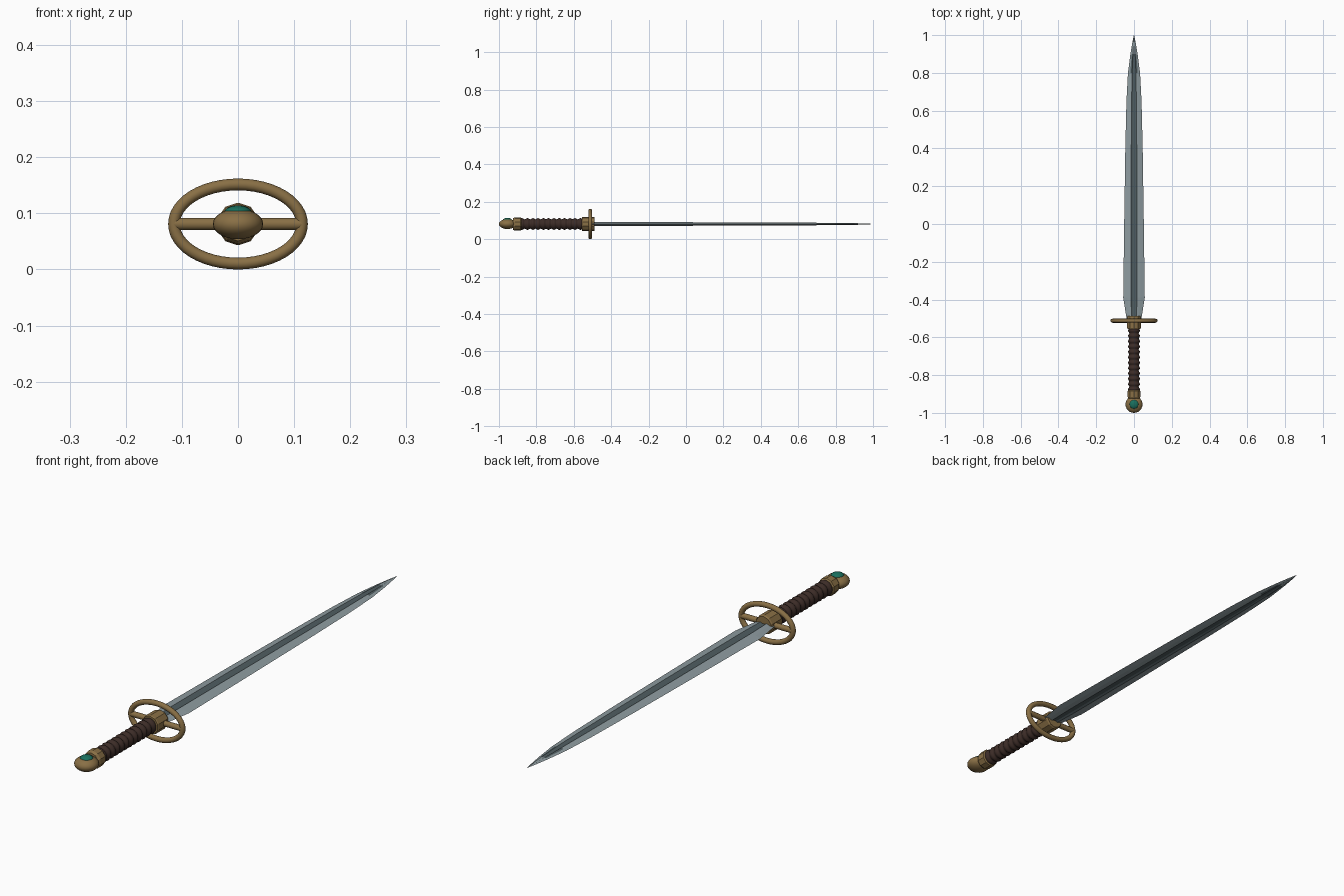
import bpy, bmesh, math
from mathutils import Matrix, Vector

if "Cube" in bpy.data.objects:
    bpy.data.objects.remove(bpy.data.objects["Cube"])

ZC = 0.081  # height of the sword's long axis


def mat(name, rgb):
    m = bpy.data.materials.new(name)
    m.diffuse_color = (*rgb, 1)
    m.use_nodes = True
    m.node_tree.nodes["Principled BSDF"].inputs["Base Color"].default_value = m.diffuse_color
    return m


BRASS = mat("brass", (0.25, 0.16, 0.06))
LEATHER = mat("leather", (0.045, 0.025, 0.02))
STEEL = mat("steel", (0.27, 0.33, 0.35))
DARK = mat("dark_steel", (0.08, 0.11, 0.12))
GEM = mat("gem", (0.01, 0.16, 0.11))


def make(name, verts, faces, *mats, smooth=None):
    me = bpy.data.meshes.new(name)
    me.from_pydata(verts, [], faces)
    bm = bmesh.new()
    bm.from_mesh(me)
    bmesh.ops.recalc_face_normals(bm, faces=bm.faces)
    bm.to_mesh(me)
    bm.free()
    ob = bpy.data.objects.new(name, me)
    bpy.context.collection.objects.link(ob)
    for m in mats:
        me.materials.append(m)
    if smooth:
        bpy.ops.object.select_all(action='DESELECT')
        ob.select_set(True)
        bpy.context.view_layer.objects.active = ob
        bpy.ops.object.shade_smooth_by_angle(angle=math.radians(smooth))
    return ob


def loft(rings, closed=False):
    """Skin equal-length loops; cap the ends unless closed."""
    n, k = len(rings[0]), len(rings)
    verts = [p for r in rings for p in r]
    faces = []
    for i in range(k if closed else k - 1):
        a, b = i * n, ((i + 1) % k) * n
        faces += [(a + j, a + (j + 1) % n, b + (j + 1) % n, b + j) for j in range(n)]
    if not closed:
        faces += [tuple(range(n)), tuple(range((k - 1) * n, k * n))]
    return verts, faces


def lathe(name, profile, sides, m, smooth=None):
    """Turn (y, radius) points about the sword axis."""
    rings = [[(r * math.sin(2 * math.pi * j / sides), y,
               ZC + r * math.cos(2 * math.pi * j / sides)) for j in range(sides)]
             for y, r in profile]
    return make(name, *loft(rings), m, smooth=smooth)


def ellipsoid(name, centre, size, m, u=24, v=14):
    bm = bmesh.new()
    bmesh.ops.create_uvsphere(bm, u_segments=u, v_segments=v, radius=1,
                              matrix=Matrix.Translation(centre) @ Matrix.Diagonal((*size, 1)))
    me = bpy.data.meshes.new(name)
    bm.to_mesh(me)
    bm.free()
    me.materials.append(m)
    me.shade_smooth()
    ob = bpy.data.objects.new(name, me)
    bpy.context.collection.objects.link(ob)


# blade: faceted section with a fuller on both faces
def section(y, w, t):
    f = min(0.016, 0.32 * w)
    top = [(w, 0), (w * 0.62, 0.6 * t), (f, t), (f * 0.5, 0.6 * t)]
    top += [(-x, z) for x, z in reversed(top)]
    loop = top + [(x, -z) for x, z in reversed(top[1:-1])]
    return [(x, y, ZC + z) for x, z in loop]


stations = [(-0.52, 0.038, 0.010), (-0.49, 0.041, 0.010), (-0.39, 0.057, 0.010),
            (0.0, 0.052, 0.0095), (0.4, 0.046, 0.008), (0.65, 0.040, 0.007),
            (0.80, 0.032, 0.006), (0.90, 0.019, 0.0045), (0.96, 0.009, 0.003),
            (1.0, 0.0008, 0.0006)]
blade = make("blade", *loft([section(*s) for s in stations]), STEEL, DARK)
for p in blade.data.polygons:
    if len(p.vertices) == 4 and abs(p.center.x) < 0.0145 and p.center.y < 0.9:
        p.material_index = 1

# guard hub and pommel collar, ten-sided
lathe("guard_hub", [(-0.555, 0.036), (-0.55, 0.038), (-0.495, 0.038), (-0.488, 0.035)], 10, BRASS)
lathe("pommel_collar", [(-0.925, 0.030), (-0.915, 0.036), (-0.885, 0.036), (-0.88, 0.032)], 10, BRASS)

# oval guard ring
ring = []
for i in range(48):
    a = 2 * math.pi * i / 48
    c = Vector((0.114 * math.cos(a), -0.512, ZC + 0.0705 * math.sin(a)))
    n = Vector((0.0705 * math.cos(a), 0, 0.114 * math.sin(a))).normalized()
    ring.append([c + 0.0105 * (n * math.cos(b) + Vector((0, math.sin(b), 0)))
                 for b in (2 * math.pi * j / 12 for j in range(12))])
make("guard_ring", *loft(ring, closed=True), BRASS, smooth=45)

# crossbar through the hub
bar = [[(x, -0.512 + 0.011 * math.cos(b), ZC + 0.011 * math.sin(b))
        for b in (2 * math.pi * j / 12 for j in range(12))] for x in (-0.114, 0.114)]
make("guard_crossbar", *loft(bar), BRASS, smooth=40)

# wrapped grip with raised bands
bands, y0, y1 = 12, -0.89, -0.55
step = (y1 - y0) / bands
grip = [(y0, 0.025)]
for i in range(bands):
    grip += [(y0 + step * (i + t), r) for t, r in
             ((0.15, 0.0265), (0.3, 0.030), (0.5, 0.0315), (0.7, 0.030), (0.85, 0.0265), (1, 0.025))]
lathe("grip", grip, 16, LEATHER, smooth=50)

# flattened round pommel with a gem set in its top
ellipsoid("pommel", (0, -0.955, ZC), (0.045, 0.045, 0.027), BRASS)
ellipsoid("pommel_gem", (0, -0.955, ZC + 0.021), (0.024, 0.024, 0.012), GEM, 16, 10)
